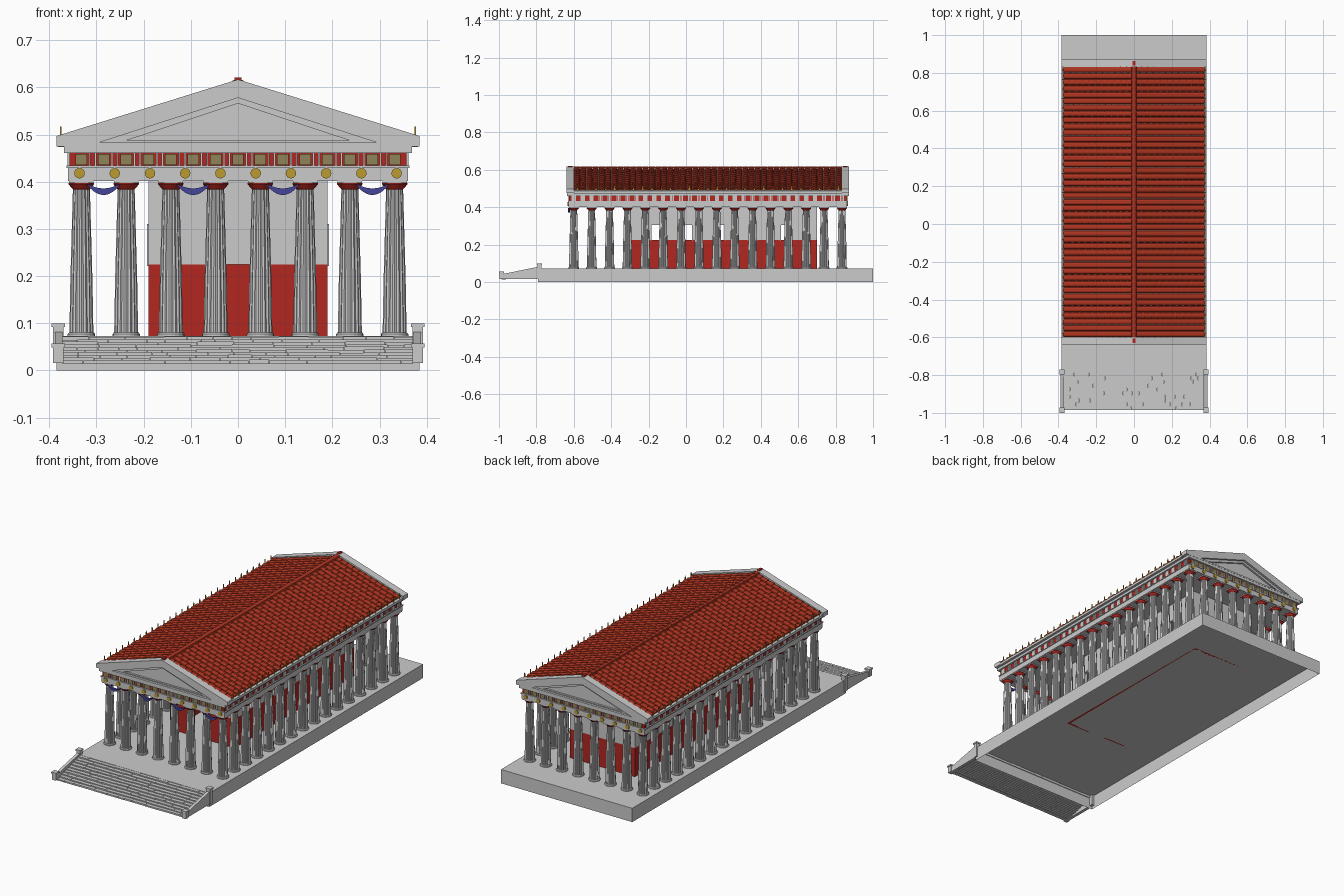
import bpy, bmesh, math, random
from mathutils import Vector

if "Cube" in bpy.data.objects:
    bpy.data.objects.remove(bpy.data.objects["Cube"])
random.seed(4)

def material(name, rgb):
    m = bpy.data.materials.new(name)
    m.diffuse_color = (*rgb, 1)
    m.use_nodes = True
    m.node_tree.nodes["Principled BSDF"].inputs["Base Color"].default_value = m.diffuse_color
    return m

RED = material("red_paint", (0.45, 0.02, 0.015))
TILE = material("clay_tile", (0.42, 0.035, 0.015))
GOLD = material("gold", (0.5, 0.33, 0.03))
TAN = material("tan", (0.28, 0.23, 0.10))
BLUE = material("blue_cloth", (0.06, 0.06, 0.32))

def finish(name, bm, mat=None, recalc=True):
    if recalc:
        bmesh.ops.recalc_face_normals(bm, faces=bm.faces[:])
    me = bpy.data.meshes.new(name)
    bm.to_mesh(me)
    bm.free()
    ob = bpy.data.objects.new(name, me)
    bpy.context.collection.objects.link(ob)
    if mat:
        me.materials.append(mat)
    return ob

def add_box(bm, x0, x1, y0, y1, z0, z1):
    v = [bm.verts.new((x, y, z)) for z in (z0, z1) for x, y in ((x0, y0), (x1, y0), (x1, y1), (x0, y1))]
    for f in ((3, 2, 1, 0), (4, 5, 6, 7), (0, 1, 5, 4), (1, 2, 6, 5), (2, 3, 7, 6), (3, 0, 4, 7)):
        bm.faces.new([v[i] for i in f])

def boxes(name, items, mat=None):
    bm = bmesh.new()
    for b in items:
        add_box(bm, *b)
    return finish(name, bm, mat, False)

def add_prism(bm, pts, a, b, place):
    # extrude a 2D outline between depths a and b
    lo = [bm.verts.new(place(p, a)) for p in pts]
    hi = [bm.verts.new(place(p, b)) for p in pts]
    bm.faces.new(lo)
    bm.faces.new(hi[::-1])
    for i in range(len(pts)):
        j = (i + 1) % len(pts)
        bm.faces.new((lo[i], hi[i], hi[j], lo[j]))

along_y = lambda p, d: (p[0], d, p[1])
along_x = lambda p, d: (d, p[0], p[1])

FLOOR, BEAM = 0.073, 0.402
Y0, Y1, CX = -0.60, 0.834, 0.332      # colonnade limits
MID = (Y0 + Y1) / 2

# podium, open underneath
bm = bmesh.new()
add_box(bm, -0.385, 0.385, -0.79, 1.0, 0, FLOOR)
bm.faces.ensure_lookup_table()
bmesh.ops.delete(bm, geom=[bm.faces[0]], context='FACES_ONLY')
finish("podium", bm, None, False)

# stairs of uneven stone blocks
stones, rows = [], 10
for i in range(rows):
    y, top, x = -0.985 + i * 0.0197, 0.022 + i * 0.0055, -0.372
    while x < 0.372:
        nx = min(0.372, x + random.uniform(0.03, 0.09))
        if 0.372 - nx < 0.02:
            nx = 0.372
        j = random.uniform(-0.001, 0.001)
        stones.append((x, nx - 0.0008, y + j, y + 0.0215, max(0.014, top - 0.012), top + j))
        x = nx
boxes("stair_stones", stones)

# sloping stair walls and their posts
bm = bmesh.new()
for s in (-1, 1):
    add_prism(bm, [(-0.985, 0.016), (-0.785, 0.016), (-0.785, 0.083), (-0.985, 0.042)], s * 0.372, s * 0.388, along_x)
finish("stair_walls", bm)
posts = []
for s in (-1, 1):
    for y, top in ((-0.986, 0.057), (-0.783, 0.1)):
        c = s * 0.381
        posts.append((c - 0.011, c + 0.011, y - 0.011, y + 0.011, 0.016, top - 0.006))
        posts.append((c - 0.014, c + 0.014, y - 0.014, y + 0.014, top - 0.008, top))
boxes("stair_posts", posts)

# columns: fluted shaft, round base, red capital
spots = [(-CX + 2 * CX * i / 7, y) for i in range(8) for y in (Y0, Y1)]
spots += [(s * CX, Y0 + (Y1 - Y0) * j / 15) for j in range(1, 15) for s in (-1, 1)]

def add_lathe(bm, x, y, profile, n, flute=1.0):
    rings = []
    for r, z in profile:
        rings.append([bm.verts.new((x + r * (flute if k % 2 else 1) * math.cos(k * math.tau / n),
                                    y + r * (flute if k % 2 else 1) * math.sin(k * math.tau / n), z)) for k in range(n)])
    for a, b in zip(rings, rings[1:]):
        for k in range(n):
            bm.faces.new((a[k], a[(k + 1) % n], b[(k + 1) % n], b[k]))
    bm.faces.new(rings[0][::-1])
    bm.faces.new(rings[-1])

shafts, bases, caps = bmesh.new(), bmesh.new(), bmesh.new()
for x, y in spots:
    add_lathe(shafts, x, y, [(0.0255, 0.077), (0.0235, 0.19), (0.0180, 0.386)], 32, 0.9)
    add_lathe(bases, x, y, [(0.029, FLOOR), (0.029, 0.077), (0.026, 0.081)], 20)
    add_lathe(caps, x, y, [(0.018, 0.384), (0.021, 0.387), (0.027, 0.395), (0.027, 0.397)], 20)
finish("column_shafts", shafts, None, False)
finish("column_bases", bases, None, False)
finish("column_capitals", caps, RED, False)
boxes("column_abaci", [(x - 0.026, x + 0.026, y - 0.026, y + 0.026, 0.397, BEAM) for x, y in spots])

# inner chamber: red lower walls with a doorway, grey upper walls with windows
W, T, C0, C1, SPLIT, WT = 0.19, 0.012, -0.30, 0.70, 0.225, 0.305
low, up, frames = [], [], []
windows = [-0.163 + 0.173 * i for i in range(5)]
for s in (-1, 1):
    xa, xb = sorted((s * W, s * (W - T)))
    low.append((xa, xb, C0, C1, FLOOR, SPLIT))
    da, db = sorted((s * 0.05, s * (W - T)))
    low.append((da, db, C0, C0 + T, FLOOR, SPLIT))
    up.append((xa, xb, C0, C1, WT, BEAM))
    edges = [C0] + [w + d for w in windows for d in (-0.024, 0.024)] + [C1]
    up += [(xa, xb, edges[i], edges[i + 1], SPLIT, WT) for i in range(0, len(edges), 2)]
    fa, fb = sorted((s * (W - T), s * (W + 0.003)))
    for w in windows:
        frames += [(fa, fb, w + a, w + b, SPLIT - 0.004, WT + 0.005) for a, b in ((-0.027, -0.022), (0.022, 0.027))]
        frames.append((fa, fb, w - 0.022, w + 0.022, WT, WT + 0.005))
low.append((-W + T, W - T, C1 - T, C1, FLOOR, SPLIT))
up += [(-W + T, W - T, a, a + T, SPLIT, BEAM) for a in (C0, C1 - T)]
boxes("chamber_lower_walls", low, RED)
boxes("chamber_upper_walls", up)
boxes("window_frames", frames)

# entablature layers: name, overhang past the column line, z range
for name, o, z0, z1, mat in (("architrave", 0.028, BEAM, 0.431, None), ("architrave_lip", 0.032, 0.429, 0.434, None),
                             ("frieze", 0.025, 0.434, 0.462, RED), ("cornice", 0.037, 0.461, 0.476, None)):
    boxes(name, [(-CX - o, CX + o, Y0 - o, Y1 + o, z0, z1)], mat)

# frieze plates: grey slotted blocks, tan squares on the two ends
tri, met = [], []
for y, s in ((Y0 - 0.025, -1), (Y1 + 0.025, 1)):
    ya, yb = sorted((y, y + s * 0.004))
    for i in range(15):
        x = -CX + 2 * CX * i / 14
        met.append((x - 0.012, x + 0.012, ya, yb, 0.436, 0.459))
        if i < 14:
            tri += [(x + 0.0237 + d - 0.002, x + 0.0237 + d + 0.002, ya, yb, 0.434, 0.461) for d in (-0.006, 0.006)]
for s in (-1, 1):
    xa, xb = sorted((s * (CX + 0.025), s * (CX + 0.029)))
    for i in range(31):
        y = Y0 + (Y1 - Y0) * i / 30
        tri += [(xa, xb, y + d - 0.0032, y + d + 0.0032, 0.434, 0.461) for d in (-0.0078, 0, 0.0078)]
boxes("frieze_blocks", tri)
boxes("frieze_squares", met, TAN)

# gold discs on the end beams
bm = bmesh.new()
for y, s in ((Y0 - 0.028, -1), (Y1 + 0.028, 1)):
    for i in range(10):
        x = -0.336 + 0.0747 * i
        ring = [(x + 0.011 * math.cos(k * math.tau / 16), 0.418 + 0.011 * math.sin(k * math.tau / 16)) for k in range(16)]
        add_prism(bm, ring, y, y + s * 0.005, along_y)
finish("beam_discs", bm, GOLD)

# cloth swags hanging between front columns
bm = bmesh.new()
for cx in (-0.285, -0.095, 0.095, 0.285):
    ts = [i / 6 - 1 for i in range(13)]
    outline = [(cx + 0.036 * t, 0.372 + 0.023 * t * t) for t in ts]
    outline += [(cx + 0.036 * t, 0.386 + 0.011 * t * t) for t in ts[-2:0:-1]]
    add_prism(bm, outline, -0.632, -0.620, along_y)
finish("cloth_swags", bm, BLUE)

# pediments: outer frame, inner step and recessed panel, mirrored front to back
outer, step, panel = bmesh.new(), bmesh.new(), bmesh.new()
for s in (-1, 1):
    yy = lambda d: MID + s * (0.755 - d)
    for m in (-1, 1):
        add_prism(outer, [(m * x, z) for x, z in ((0, 0.617), (0.385, 0.497), (0.385, 0.475), (0, 0.475),
                                                  (0, 0.483), (0.295, 0.483), (0, 0.578))], yy(0), yy(0.04), along_y)
        add_prism(step, [(m * x, z) for x, z in ((0, 0.58), (0.30, 0.482), (0, 0.482), (0, 0.488), (0.235, 0.488), (0, 0.566))],
                  yy(0.012), yy(0.036), along_y)
    add_prism(panel, [(-0.30, 0.48), (0.30, 0.48), (0, 0.58)], yy(0.022), yy(0.034), along_y)
finish("pediment_frames", outer)
finish("pediment_steps", step)
finish("pediment_panels", panel)

# roof body
R0, R1 = MID - 0.717, MID + 0.717
bm = bmesh.new()
add_prism(bm, [(-0.382, 0.474), (0.382, 0.474), (0.382, 0.487), (0, 0.603), (-0.382, 0.487)], R0, R1, along_y)
finish("roof_body", bm)

# overlapping half-round clay tiles, staggered row by row
bm = bmesh.new()
N, COURSES = 43, 11
pitch = (R1 - R0) / N

def add_tile(frame, ends):
    # arched shell between two ends: (distance along, half width, height, lift)
    rings = [[bm.verts.new(frame(d, w * math.cos(a * math.pi / 5), h * math.sin(a * math.pi / 5) + l))
              for a in range(6)] for d, w, h, l in ends]
    for a in range(5):
        bm.faces.new((rings[0][a], rings[0][a + 1], rings[1][a + 1], rings[1][a]))
    for r in rings:
        bm.faces.new(r)

for s in (-1, 1):
    for i in range(N):
        yc = R0 + pitch * (i + 0.5)
        frame = lambda d, w, h: (s * (0.372 * d + 0.29 * h), yc + w, 0.603 - 0.113 * d + 0.957 * h)
        cuts = [0] + [(k + (0.5 if i % 2 else 0)) / COURSES for k in range(0 if i % 2 else 1, COURSES)] + [1]
        for a, b in zip(cuts, cuts[1:]):
            add_tile(frame, [(a, pitch * 0.48, 0.008, 0), (b, pitch * 0.5, 0.009, 0.002)])
for i in range(N):
    add_tile(lambda d, w, h: (w, d, 0.606 + h),
             [(R0 + pitch * i, 0.014, 0.011, 0), (R0 + pitch * (i + 1), 0.015, 0.013, 0)])
finish("roof_tiles", bm, TILE)

# roof peak ornaments and eave spikes
boxes("peak_ornaments", [(-0.007, 0.007, y - 0.012, y + 0.012, 0.61, 0.621) for y in (MID - 0.735, MID + 0.735)], RED)
spikes = []
for s in (-1, 1):
    for i in range(29):
        y = R0 + 0.02 + (R1 - R0 - 0.04) * i / 28
        x = s * 0.376
        spikes.append((x - 0.0015, x + 0.0015, y - 0.003, y + 0.003, 0.486, 0.511))
        spikes.append((x - 0.0015, x + 0.0015, y - 0.0015, y + 0.0015, 0.511, 0.517))
boxes("eave_spikes", spikes, GOLD)
